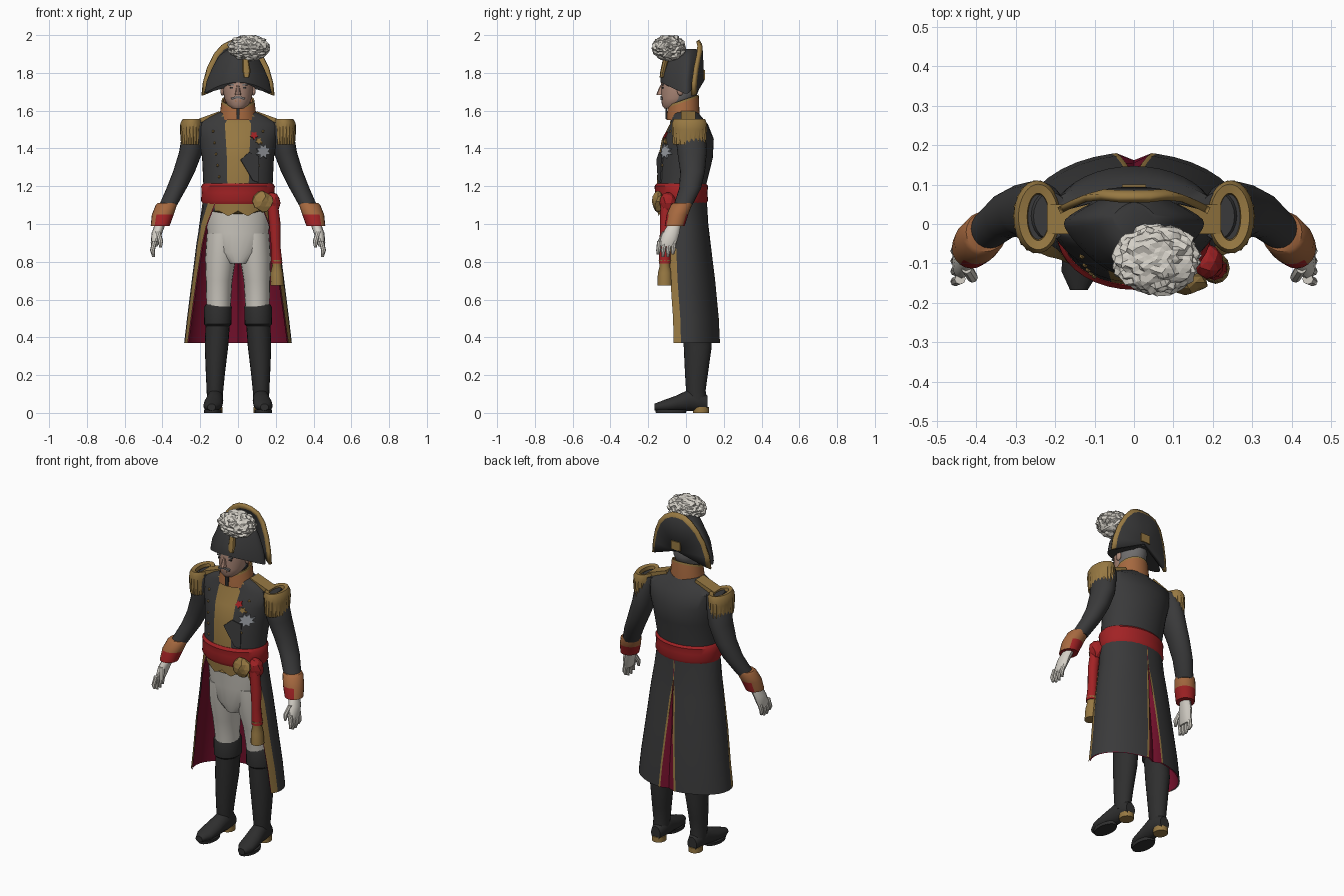
import bpy, bmesh, random
from math import sin, cos, pi, radians, sqrt
from mathutils import Vector, Matrix

random.seed(4)
if "Cube" in bpy.data.objects:
    bpy.data.objects.remove(bpy.data.objects["Cube"], do_unlink=True)


def material(name, r, g, b):
    m = bpy.data.materials.new(name)
    m.use_nodes = True
    m.diffuse_color = (r, g, b, 1)
    m.node_tree.nodes["Principled BSDF"].inputs["Base Color"].default_value = (r, g, b, 1)
    return m


COAT = material("coat charcoal", .042, .042, .043)
BLACK = material("boot black", .028, .028, .028)
GOLD = material("old gold", .31, .19, .055)
RUST = material("rust brown", .38, .14, .05)
RED = material("sash red", .36, .016, .018)
LINING = material("lining crimson", .17, .005, .024)
WHITE = material("off white", .66, .63, .57)
SKIN = material("skin", .42, .25, .19)
HAIR = material("grey hair", .16, .155, .155)
SILVER = material("silver", .35, .37, .4)

smooth_parts = []


def finish(bm, name, mats, rule=None, mirror=False, smooth=True, recalc=True):
    """Turn a bmesh into an object, colouring faces by a rule on their centres."""
    if recalc:
        bmesh.ops.recalc_face_normals(bm, faces=bm.faces)
    if rule:
        for f in bm.faces:
            f.material_index = rule(f.calc_center_median())
    me = bpy.data.meshes.new(name)
    bm.to_mesh(me)
    bm.free()
    ob = bpy.data.objects.new(name, me)
    bpy.context.scene.collection.objects.link(ob)
    for m in mats:
        me.materials.append(m)
    if mirror:
        ob.modifiers.new("Mirror", 'MIRROR')
    if smooth:
        smooth_parts.append(ob)
    return ob


def loft(name, rings, mats, n=20, along='z', warp=None, **kw):
    """Skin elliptical rings (cx, cy, cz, r1, r2) stacked along z or y."""
    bm = bmesh.new()
    loops = []
    for ring in rings:
        cx, cy, cz, r1, r2 = ring
        loop = []
        for k in range(n):
            u, v = r1 * sin(2 * pi * k / n), -r2 * cos(2 * pi * k / n)
            p = Vector((cx + u, cy + v, cz) if along == 'z' else (cx + u, cy, cz + v))
            loop.append(bm.verts.new(warp(p, ring, k) if warp else p))
        loops.append(loop)
    for a, b in zip(loops, loops[1:]):
        for k in range(n):
            bm.faces.new((a[k], a[(k + 1) % n], b[(k + 1) % n], b[k]))
    bm.faces.new(loops[0])
    bm.faces.new(loops[-1])
    return finish(bm, name, mats, **kw)


def box(name, centre, size, mat, tilt=0, **kw):
    bm = bmesh.new()
    mtx = Matrix.Translation(centre) @ Matrix.Rotation(tilt, 4, 'Y') @ Matrix.Diagonal((*size, 1))
    bmesh.ops.create_cube(bm, size=1, matrix=mtx)
    return finish(bm, name, [mat], smooth=False, **kw)


def ball(name, centre, size, mat, detail=2, rough=0):
    bm = bmesh.new()
    bmesh.ops.create_icosphere(bm, subdivisions=detail, radius=1)
    for v in bm.verts:
        v.co *= 1 + random.uniform(-rough, rough)
        v.co = Vector([c + s * p for c, s, p in zip(centre, size, v.co)])
        v.co.z = min(v.co.z, 2)
    return finish(bm, name, [mat], smooth=not rough)


# Torso with the gold waistcoat showing down the front
TORSO = [(0, -.025, 1.05, .172, .125), (0, -.025, 1.12, .18, .128), (0, -.025, 1.2, .183, .13),
         (0, -.003, 1.35, .19, .145), (0, .01, 1.45, .21, .137), (0, .015, 1.53, .225, .1),
         (0, .0, 1.57, .15, .08), (0, -.01, 1.6, .08, .07)]


def chest_y(x, z):
    """Front surface of the torso."""
    for a, b in zip(TORSO, TORSO[1:]):
        if a[2] <= z <= b[2]:
            t = (z - a[2]) / (b[2] - a[2])
            cy, rx, ry = (a[i] + t * (b[i] - a[i]) for i in (1, 3, 4))
            return cy - ry * sqrt(1 - (x / rx) ** 2)


def vest_points(p, ring, k):
    if ring is TORSO[0] and p.y < 0:
        p.z += .02 - .03 * max(0, 1 - abs(abs(p.x) - .05) / .05)
    return p


def torso_rule(c):
    width = .13 if c.z < 1.1 else .068
    return 1 if c.y < -.02 and abs(c.x) < width else 0


loft("torso", TORSO, [COAT, GOLD], n=40, warp=vest_points, rule=torso_rule)


def chest_plate(name, pts, mat, lift=.006):
    """Thin flat badge or flap lying on the chest."""
    bm = bmesh.new()
    bm.faces.new([bm.verts.new((x, chest_y(x, z) - lift, z)) for x, z in pts])
    ob = finish(bm, name, [mat], smooth=False)
    ob.modifiers.new("Solidify", 'SOLIDIFY').thickness = .008


def star(x, z, r, points):
    return [(x + (r if k % 2 else r * .6) * sin(pi * k / points),
             z + (r if k % 2 else r * .6) * cos(pi * k / points)) for k in range(2 * points)]


chest_plate("lapel_flap", [(.015, 1.34), (.06, 1.38), (.11, 1.36), (.11, 1.22), (.08, 1.23)], COAT, .009)
chest_plate("silver_star", star(.135, 1.385, .04, 8), SILVER, .012)
chest_plate("red_medal", star(.085, 1.47, .022, 5), RED)
chest_plate("gold_medal", star(.11, 1.44, .018, 5), GOLD)
for side in (-1, 1):
    for i in range(5):
        x, z = side * (.1 + .008 * i), 1.25 + .06 * i
        ball("coat_button", (x, chest_y(x, z), z), (.008, .008, .008), GOLD, 1)

# Open coat skirt: z, centre y, rx, ry, half opening angle measured from the back
SKIRT = [(1.13, -.025, .187, .135, 142), (1.0, -.02, .205, .138, 126), (.9, -.015, .22, .145, 121),
         (.7, -.01, .245, .165, 116), (.5, 0, .27, .175, 113), (.37, 0, .285, .182, 111)]


def skirt(name, inset, mats, colour):
    bm = bmesh.new()
    rows = []
    for z, cy, rx, ry, ang in SKIRT:
        vent = max(.001, .075 * (.97 - z))
        cols = [0, vent / rx, (vent + (.012 if z < .95 else .002)) / rx]
        edge = radians(ang) - .04 / ry
        cols += [cols[2] + (edge - cols[2]) * k / 9 for k in range(1, 10)] + [radians(ang)]
        row = []
        for j in range(-12, 13):
            t = cols[abs(j)] * (1 if j > 0 else -1)
            fold = .02 if j == 0 and z < .95 else 0
            row.append(bm.verts.new(((rx - inset) * sin(t), cy + (ry - inset) * cos(t) - fold, z)))
        rows.append(row)
    for a, b in zip(rows, rows[1:]):
        for j in range(24):
            f = bm.faces.new((a[j], a[j + 1], b[j + 1], b[j]))
            f.material_index = colour(min(abs(j - 12), abs(j - 11)))
    if inset:
        bmesh.ops.reverse_faces(bm, faces=bm.faces)
    finish(bm, name, mats, recalc=False)


skirt("coat_skirt", 0, [COAT, GOLD, LINING], lambda j: 2 if j == 0 else 1 if j in (1, 11) else 0)
skirt("skirt_lining", .007, [LINING], lambda j: 0)

# Trousers
loft("hips", [(0, -.01, .79, .05, .07), (0, -.01, .85, .13, .09), (0, -.015, .95, .162, .1),
              (0, -.02, 1.1, .168, .118)], [WHITE], n=28)
loft("trouser_legs", [(.102, .05, .55, .064, .074), (.102, .045, .6, .066, .076), (.1, .035, .7, .07, .085),
                      (.092, .015, .82, .082, .098), (.085, 0, .95, .08, .1)], [WHITE], mirror=True)

# Boots
loft("boot_shafts", [(.122, .06, .06, .042, .05), (.122, .052, .12, .044, .052), (.12, .055, .2, .05, .06),
                     (.114, .062, .35, .062, .074), (.108, .06, .46, .064, .074), (.107, .058, .47, .073, .083),
                     (.106, .055, .56, .073, .083), (.106, .055, .575, .066, .076)], [BLACK], mirror=True)
loft("boot_feet", [(.12, .115, .05, .03, .04), (.12, .08, .065, .042, .055), (.122, .02, .068, .044, .058),
                   (.13, -.05, .05, .05, .042), (.136, -.12, .037, .048, .03), (.14, -.168, .03, .022, .018)],
     [BLACK], along='y', mirror=True)
loft("boot_soles", [(.134, -.08, 0, .045, .08), (.134, -.08, .018, .047, .083)], [BLACK], mirror=True)
loft("boot_heels", [(.12, .08, 0, .038, .042), (.12, .08, .03, .038, .042)], [GOLD], mirror=True)

# Sleeves, cuffs and gloves
loft("sleeves", [(.21, .02, 1.54, .045, .06), (.235, .025, 1.47, .062, .08), (.25, .032, 1.38, .062, .078),
                 (.285, .035, 1.28, .058, .066), (.325, .022, 1.19, .053, .058), (.375, -.02, 1.09, .047, .048)],
     [COAT], mirror=True)
loft("cuffs", [(.376, -.02, 1.11, .05, .05), (.38, -.025, 1.1, .056, .056), (.398, -.045, 1.05, .058, .057),
               (.412, -.06, .99, .05, .053)], [RUST, RED], mirror=True,
     rule=lambda c: 1 if c.z < 1.05 and c.x < .435 else 0)
loft("glove_palms", [(.412, -.06, 1.0, .028, .034), (.43, -.08, .95, .028, .045), (.44, -.095, .9, .022, .046),
                     (.443, -.1, .88, .015, .04)], [WHITE], n=12, mirror=True)
for i in range(4):
    y = -.062 - .026 * i
    drop = .82 + .012 * abs(i - 1.5)
    loft("glove_finger", [(.441, y, .91, .014, .013), (.453, y - .006, .86, .013, .012),
                          (.447, y - .008, drop, .007, .007)], [WHITE], n=8, mirror=True)
loft("glove_thumb", [(.425, -.11, .96, .014, .016), (.41, -.135, .91, .014, .014), (.41, -.14, .875, .007, .007)],
     [WHITE], n=8, mirror=True)


# Epaulettes with corded fringe, and shoulder straps
def fringe(p, ring, k):
    if ring[2] < 1.51 and ring[3] > .05:
        p.x += (p.x - ring[0]) * (.05 if k % 2 else -.03)
        p.y += (p.y - ring[1]) * (.04 if k % 2 else -.03)
    return p


loft("epaulettes", [(.247, .018, 1.42, .052, .085), (.247, .018, 1.5, .058, .09), (.245, .018, 1.535, .06, .092),
                    (.243, .018, 1.555, .05, .083), (.243, .018, 1.55, .028, .06), (.243, .018, 1.53, .026, .057)],
     [GOLD, COAT], n=44, warp=fringe, mirror=True,
     rule=lambda c: 1 if c.z > 1.5 and abs(c.x - .243) < .015 and abs(c.y - .018) < .04 else 0)
box("shoulder_straps", (.155, .012, 1.563), (.13, .075, .025), GOLD, tilt=.35, mirror=True)

# Sash, knot, hanging end and tassel
loft("sash", [(0, -.025, 1.105, .185, .132), (0, -.025, 1.125, .196, .142), (0, -.025, 1.165, .193, .138),
              (0, -.025, 1.2, .195, .142), (0, -.025, 1.215, .184, .131)], [RED], n=36)
ball("sash_knot", (.185, -.095, 1.11), (.04, .045, .06), RED, 2, .08)
ball("gold_clasp", (.13, -.148, 1.12), (.055, .03, .055), GOLD, 2, .12)
loft("sash_end", [(.18, -.105, 1.13, .03, .03), (.195, -.11, 1.0, .032, .028), (.2, -.112, .88, .026, .028),
                  (.205, -.112, .79, .032, .032)], [RED], n=10)
loft("sash_tassel", [(.205, -.112, .81, .03, .033), (.205, -.112, .78, .024, .027), (.205, -.112, .74, .033, .037),
                     (.207, -.112, .675, .036, .04)], [GOLD], n=12)


# Collar and neck cloth
def collar_slope(p, ring, k):
    if ring[2] > 1.6:
        p.z += .35 * p.y
    return p


loft("collar", [(0, -.015, 1.55, .1, .088), (0, -.015, 1.65, .088, .083), (0, -.015, 1.662, .086, .081),
                (0, -.015, 1.66, .078, .073), (0, -.015, 1.63, .076, .071)], [RUST, GOLD], n=28, warp=collar_slope,
     rule=lambda c: 1 if c.z - .35 * c.y > 1.65 else 0)
loft("neck_cloth", [(0, -.02, 1.58, .07, .072), (0, -.02, 1.66, .066, .07)], [BLACK])
box("collar_opening", (0, -.104, 1.59), (.018, .008, .07), BLACK)

# Head and face
loft("head", [(0, -.085, 1.612, .03, .03), (0, -.065, 1.63, .056, .063), (0, -.04, 1.665, .073, .09),
              (0, -.032, 1.71, .08, .1), (0, -.03, 1.77, .083, .103), (0, -.03, 1.83, .07, .085)], [SKIN, HAIR], n=28,
     rule=lambda c: 1 if c.y > -.045 else 0)
loft("nose", [(0, -.138, 1.682, .017, .02), (0, -.134, 1.7, .013, .018), (0, -.124, 1.735, .008, .012)], [SKIN], n=8)
box("moustache", (.018, -.13, 1.668), (.036, .012, .012), HAIR, tilt=.25, mirror=True)
box("mouth", (0, -.124, 1.65), (.03, .008, .005), RUST)
box("eyes", (.032, -.122, 1.722), (.022, .008, .008), BLACK, mirror=True)
box("eyebrows", (.033, -.124, 1.738), (.034, .008, .007), HAIR, mirror=True)
ball("left_ear", (.083, -.03, 1.705), (.01, .018, .026), SKIN)
ball("right_ear", (-.083, -.03, 1.705), (.01, .018, .026), SKIN)


# Two-cornered hat
def hat_arch(p, ring, k):
    side = (p.x / ring[3]) ** 2
    p.z += .06 * (1 - side) * (1.93 - ring[2]) / .24
    p.y += (.03 - p.y) * .5 * side
    return p


loft("hat_crown", [(0, -.028, 1.69, .178, .108), (0, -.025, 1.76, .165, .107), (0, -.015, 1.83, .135, .095),
                   (0, -.01, 1.89, .1, .085), (0, .0, 1.925, .055, .055)], [COAT], n=32, warp=hat_arch)

half = [(.19, 1.68), (.182, 1.75), (.16, 1.83), (.125, 1.9), (.085, 1.945), (.04, 1.968)]
outline = half + [(0, 1.972)] + [(-x, z) for x, z in reversed(half)]
bm = bmesh.new()


def brim_vert(x, z):
    return bm.verts.new((x, .088 - 1.5 * x * x - .6 * max(0, z - 1.93), z))


hub = brim_vert(0, 1.76)
outer = [brim_vert(x, z) for x, z in outline]
inner = [brim_vert(x * .88, 1.76 + (z - 1.76) * .89) for x, z in outline]
for k in range(len(outline) - 1):
    bm.faces.new((outer[k], outer[k + 1], inner[k + 1], inner[k])).material_index = 1
    bm.faces.new((inner[k], inner[k + 1], hub))
brim = finish(bm, "hat_back_brim", [COAT, GOLD])
solid = brim.modifiers.new("Solidify", 'SOLIDIFY')
solid.thickness, solid.offset = .018, 0
box("hat_back_tab", (0, .096, 1.79), (.06, .008, .05), GOLD)
loft("hat_loop", [(.045, -.128, 1.775, .014, .012), (.045, -.122, 1.81, .022, .014), (.04, -.105, 1.88, .015, .016)],
     [GOLD], n=8)
ball("plume", (.057, -.09, 1.933), (.107, .087, .068), WHITE, 4, .1)

# Soft shading with crisp edges
bpy.ops.object.select_all(action='DESELECT')
for ob in smooth_parts:
    ob.select_set(True)
bpy.context.view_layer.objects.active = smooth_parts[0]
bpy.ops.object.shade_smooth_by_angle(angle=radians(40))
